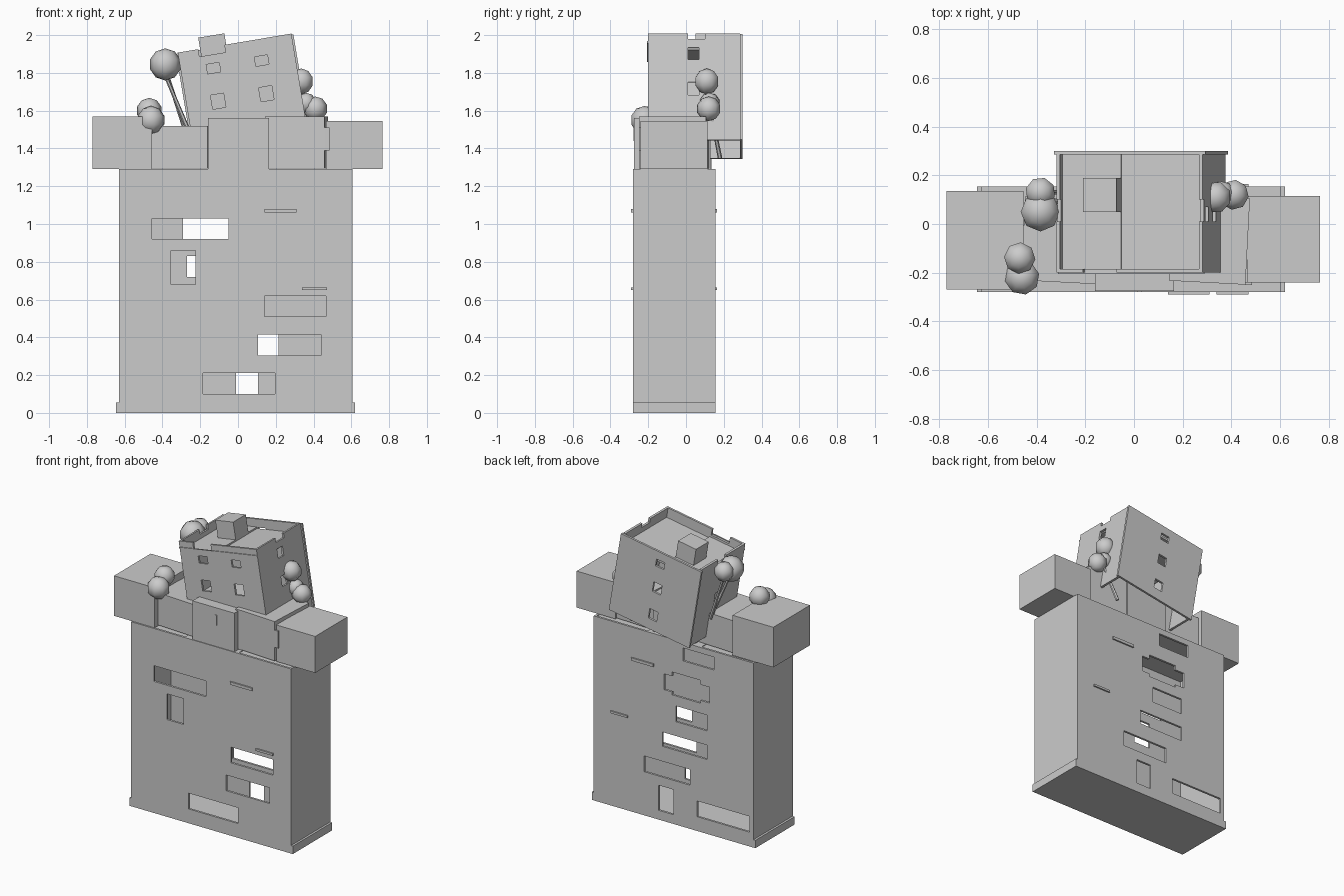
import bpy, bmesh, math
from mathutils import Vector, Matrix

if "Cube" in bpy.data.objects:
    bpy.data.objects.remove(bpy.data.objects["Cube"])

grey = bpy.data.materials.new("plain_grey")
grey.diffuse_color = (0.6, 0.6, 0.6, 1)
grey.use_nodes = True
grey.node_tree.nodes["Principled BSDF"].inputs["Base Color"].default_value = grey.diffuse_color


def finish(name, bm, matrix=None):
    me = bpy.data.meshes.new(name)
    bm.to_mesh(me)
    bm.free()
    me.materials.append(grey)
    ob = bpy.data.objects.new(name, me)
    bpy.context.collection.objects.link(ob)
    if matrix:
        ob.matrix_world = matrix
    return ob


def add_box(bm, x0, x1, y0, y1, z0, z1):
    m = Matrix.Translation(((x0 + x1) / 2, (y0 + y1) / 2, (z0 + z1) / 2))
    bmesh.ops.create_cube(bm, size=1, matrix=m @ Matrix.Diagonal((x1 - x0, y1 - y0, z1 - z0, 1)))


def box(name, *b, matrix=None):
    bm = bmesh.new()
    add_box(bm, *b)
    return finish(name, bm, matrix)


def panel(name, axis, at, thick, u0, u1, z0, z1, holes, matrix=None):
    """Wall plate split on a grid, with rectangular openings left out."""
    us = sorted({u0, u1, *(h[i] for h in holes for i in (0, 1))})
    zs = sorted({z0, z1, *(h[i] for h in holes for i in (2, 3))})
    bm = bmesh.new()

    def pt(u, z):
        return (u, at, z) if axis == "y" else (at, u, z)
    for a, b in zip(us, us[1:]):
        for c, d in zip(zs, zs[1:]):
            u, z = (a + b) / 2, (c + d) / 2
            if any(h[0] < u < h[1] and h[2] < z < h[3] for h in holes):
                continue
            bm.faces.new([bm.verts.new(pt(*p)) for p in ((a, c), (b, c), (b, d), (a, d))])
    bmesh.ops.remove_doubles(bm, verts=bm.verts, dist=1e-5)
    # give the plate thickness along +axis
    geo = bmesh.ops.extrude_face_region(bm, geom=bm.faces[:], use_keep_orig=True)
    vec = Vector((0, thick, 0)) if axis == "y" else Vector((thick, 0, 0))
    bmesh.ops.translate(bm, vec=vec, verts=[v for v in geo["geom"] if isinstance(v, bmesh.types.BMVert)])
    bmesh.ops.recalc_face_normals(bm, faces=bm.faces)
    bmesh.ops.dissolve_limit(bm, angle_limit=0.01, verts=bm.verts, edges=bm.edges)
    return finish(name, bm, matrix)


# Hollow lower tower with openings front and back
T = 0.015
front_holes = [(-.455, -.05, .92, 1.03), (-.355, -.225, .68, .86), (.14, .465, .51, .62),
               (.105, .44, .305, .415), (-.185, .195, .10, .21)]
back_holes = [(-.325, -.085, 1.16, 1.25), (-.29, .06, .92, 1.03), (-.22, 0, .90, 1.06),
              (-.27, -.03, .72, .83), (-.27, .075, .52, .62), (-.14, .215, .305, .415),
              (-.01, .105, .065, .24), (-.60, -.195, .10, .21)]
panel("tower_front", "y", -.28, T, -.63, .605, 0, 1.29, front_holes)
panel("tower_back", "y", .155 - T, T, -.63, .605, 0, 1.29, back_holes)
for n, x in (("left", -.63), ("right", .605 - T)):
    box("tower_" + n, x, x + T, -.28 + T, .155 - T, 0, 1.29)
box("tower_floor", -.615, .59, -.265, .14, 0, .015)
box("tower_top", -.615, .59, -.265, .14, 1.27, 1.285)
# Plinth ends
box("plinth_left", -.645, -.63, -.28, .155, 0, .055)
box("plinth_right", .605, .62, -.28, .155, 0, .055)
# Thin sills on both faces
for n, y in (("front", -.29), ("back", .155)):
    box("upper_sill_" + n, .14, .31, y, y + .01, 1.06, 1.08)
    box("lower_sill_" + n, .34, .47, y, y + .01, .65, .665)

# Row of overhanging blocks
box("block_far_left", -.77, -.455, -.27, .135, 1.29, 1.57)
box("block_far_right", .465, .765, -.24, .115, 1.29, 1.545)
box("block_middle", -.16, .165, -.275, .13, 1.28, 1.56)
box("block_inner_left", -.455, -.15, -.205, .14, 1.295, 1.52,
    matrix=Matrix.Translation((0, -.05, 0)) @ Matrix.Rotation(math.radians(-3), 4, "Z"))
box("block_inner_right", .155, .47, -.215, .14, 1.295, 1.57,
    matrix=Matrix.Translation((0, -.01, 0)) @ Matrix.Rotation(math.radians(-3), 4, "Z"))
box("block_ledge", -.22, .195, -.265, .14, 1.275, 1.29)
box("slot_plate_right", .457, .485, -.25, -.24, 1.39, 1.51)
box("slot_plate_middle", .015, .03, -.279, -.275, 1.44, 1.51)

# Tilted open-topped house, modelled upright from its lower left corner
W, H, Y0, Y1 = .61, .56, -.20, .30
tilt = Matrix.Translation((-.225, 0, 1.345)) @ Matrix.Rotation(math.radians(-9.5), 4, "Y")
inv = tilt.inverted()


def local_hole(x, z, w, h):
    p = inv @ Vector((x, 0, z))
    return (p.x - w / 2, p.x + w / 2, p.z - h / 2, p.z + h / 2)


house_front = [local_hole(-.13, 1.825, .07, .05), local_hole(.125, 1.865, .07, .05),
               local_hole(-.105, 1.65, .07, .075), local_hole(.15, 1.69, .07, .075),
               (.11, .25, H - .035, H + .01)]
house_back = [local_hole(-.01, 1.87, .065, .05), local_hole(.013, 1.695, .065, .07),
              local_hole(.044, 1.50, .065, .07)]
panel("house_front", "y", Y0, T, 0, W, .08, H, house_front, tilt)
panel("house_back", "y", Y1 - T, T, -.01, W + .01, 0, H + .005, house_back, tilt)
side_holes = [(.01, .07, .43, .495), (.01, .07, .24, .31), (.01, .10, H - .02, H + .01)]
panel("house_left", "x", 0, T, Y0 + T, Y1 - T, 0, H, side_holes, tilt)
panel("house_right", "x", W - T, T, Y0 + T, Y1 - T, 0, H, side_holes, tilt)
box("house_roof", T, W - T, Y0 + T, Y1 - T, H - .075, H - .06, matrix=tilt)
box("roof_panel", T, .26, Y0 + T, Y1 - T, H - .06, H - .05, matrix=tilt)
box("house_cornice", .0, W, Y0 - .006, Y0, H - .04, H - .03, matrix=tilt)
box("chimney", .12, .26, .05, .19, H - .05, H + .07, matrix=tilt)

# Bushes: faceted balls (x, y, z, radius)
balls = [(-.385, .05, 1.845, .085), (-.385, .13, 1.855, .065),
         (-.46, -.22, 1.55, .075), (-.47, -.14, 1.60, .068),
         (.335, .11, 1.755, .068), (.36, .125, 1.64, .055), (.41, .12, 1.61, .065)]
for i, (x, y, z, r) in enumerate(balls):
    bm = bmesh.new()
    bmesh.ops.create_uvsphere(bm, u_segments=8, v_segments=5, radius=r)
    bmesh.ops.rotate(bm, verts=bm.verts, matrix=Matrix.Rotation(.5 * i, 3, "Z"))
    for f in bm.faces:
        f.smooth = True
    ob = finish(f"foliage_{i + 1}", bm, Matrix.Translation((x, y, z)))
    bpy.context.view_layer.objects.active = ob
    ob.select_set(True)
    bpy.ops.object.shade_smooth_by_angle(angle=math.radians(45))
    ob.select_set(False)

# Slanted stems
for n, a, b in (("left", (-.265, .1, 1.50), (-.39, .08, 1.80)),
                ("left_thin", (-.28, .13, 1.50), (-.385, .13, 1.82)),
                ("right", (.29, .18, 1.35), (.37, .13, 1.60)),
                ("right_upper", (.37, .13, 1.58), (.335, .11, 1.73))):
    a, b = Vector(a), Vector(b)
    bm = bmesh.new()
    bmesh.ops.create_cone(bm, cap_ends=True, segments=6, radius1=.012, radius2=.009, depth=(b - a).length)
    finish("stem_" + n, bm, Matrix.Translation((a + b) / 2) @ (b - a).to_track_quat("Z", "Y").to_matrix().to_4x4())
